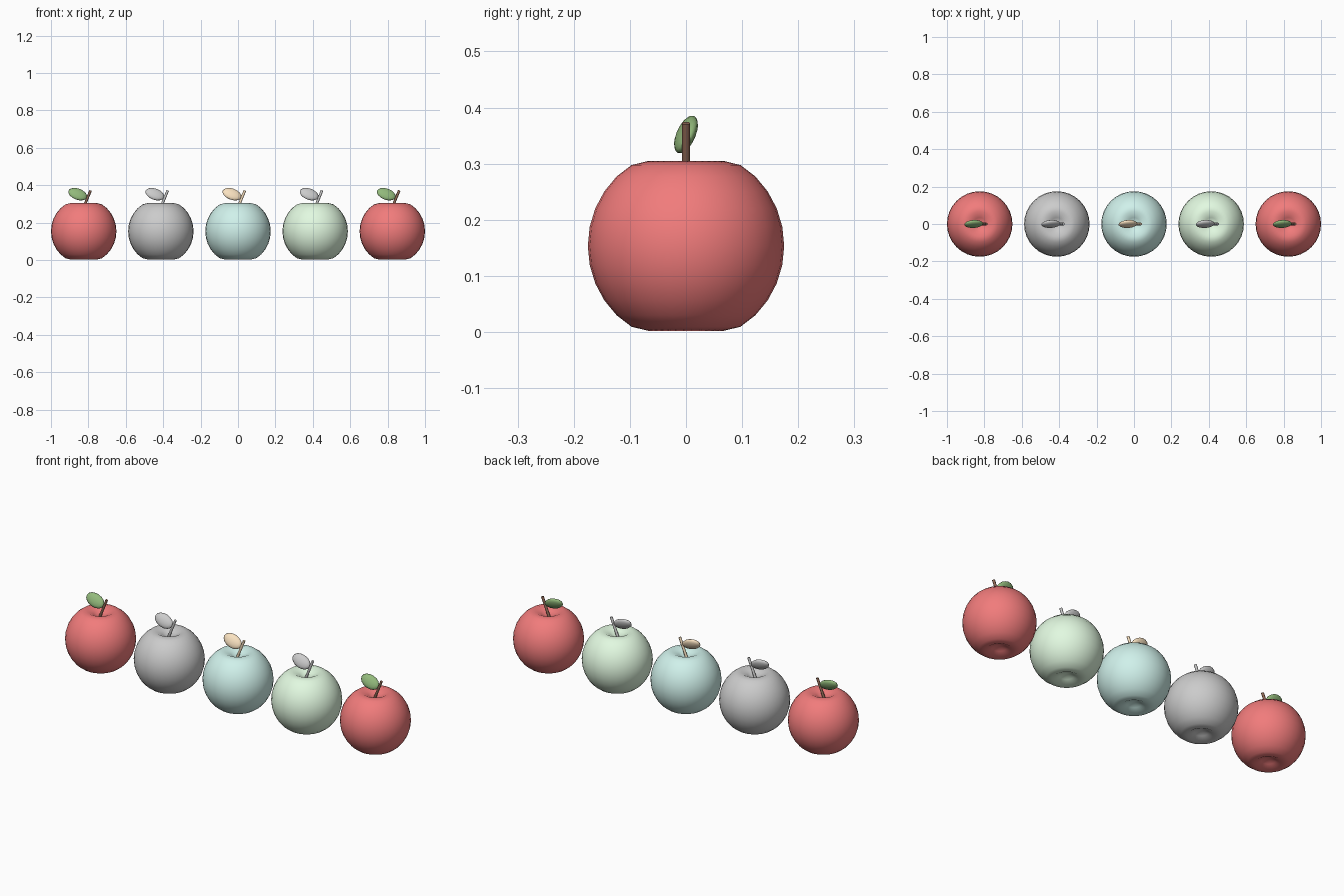
import bpy, math
from mathutils import Vector

if "Cube" in bpy.data.objects:
    bpy.data.objects.remove(bpy.data.objects["Cube"])

R, MID = 0.175, 0.1535


def material(name, rgb):
    m = bpy.data.materials.new(name)
    m.diffuse_color = (*rgb, 1)
    m.use_nodes = True
    m.node_tree.nodes["Principled BSDF"].inputs["Base Color"].default_value = m.diffuse_color
    return m


RED = material("red_skin", (0.88, 0.2, 0.2))
TEAL = material("teal_skin", (0.63, 0.88, 0.83))
LIME = material("pale_green_skin", (0.76, 0.95, 0.75))
LEAF = material("leaf_green", (0.29, 0.49, 0.2))
BARK = material("stem_brown", (0.28, 0.14, 0.09))
PEACH = material("peach", (0.95, 0.76, 0.53))


def finish(name, mat):
    ob = bpy.context.object
    ob.name = name
    if mat:
        ob.data.materials.append(mat)
    bpy.ops.object.shade_smooth_by_angle(angle=math.radians(50))
    return ob


def apple(i, x, skin, stem_mat, leaf_mat):
    # body: sphere with both poles pushed in as dimples
    bpy.ops.mesh.primitive_uv_sphere_add(segments=32, ring_count=16, radius=R, location=(x, 0, MID))
    body = finish(f"apple_body_{i}", skin)
    for v in body.data.vertices:
        r = math.hypot(v.co.x, v.co.y)
        v.co.z -= math.copysign(0.057 * math.exp(-(r / 0.051) ** 2), v.co.z)

    # leaning stem
    a, b = Vector((x - 0.006, 0, 0.267)), Vector((x + 0.037, 0, 0.372))
    d = b - a
    bpy.ops.mesh.primitive_cylinder_add(vertices=8, radius=0.007, depth=d.length, location=(a + b) / 2,
                                        rotation=d.to_track_quat('Z', 'Y').to_euler())
    finish(f"stem_{i}", stem_mat)

    # tilted flat leaf
    bpy.ops.mesh.primitive_uv_sphere_add(segments=16, ring_count=8, radius=1, location=(x - 0.032, 0, 0.352),
                                         rotation=(math.radians(60), math.radians(20), 0))
    leaf = finish(f"leaf_{i}", leaf_mat)
    for v in leaf.data.vertices:
        v.co = (v.co.x * 0.053, v.co.y * 0.034, v.co.z * 0.015)


# row of five apples
row = [(RED, BARK, LEAF), (None, None, None), (TEAL, PEACH, PEACH), (LIME, None, None), (RED, BARK, LEAF)]
for i, mats in enumerate(row):
    apple(i + 1, (i - 2) * 0.4125, *mats)
